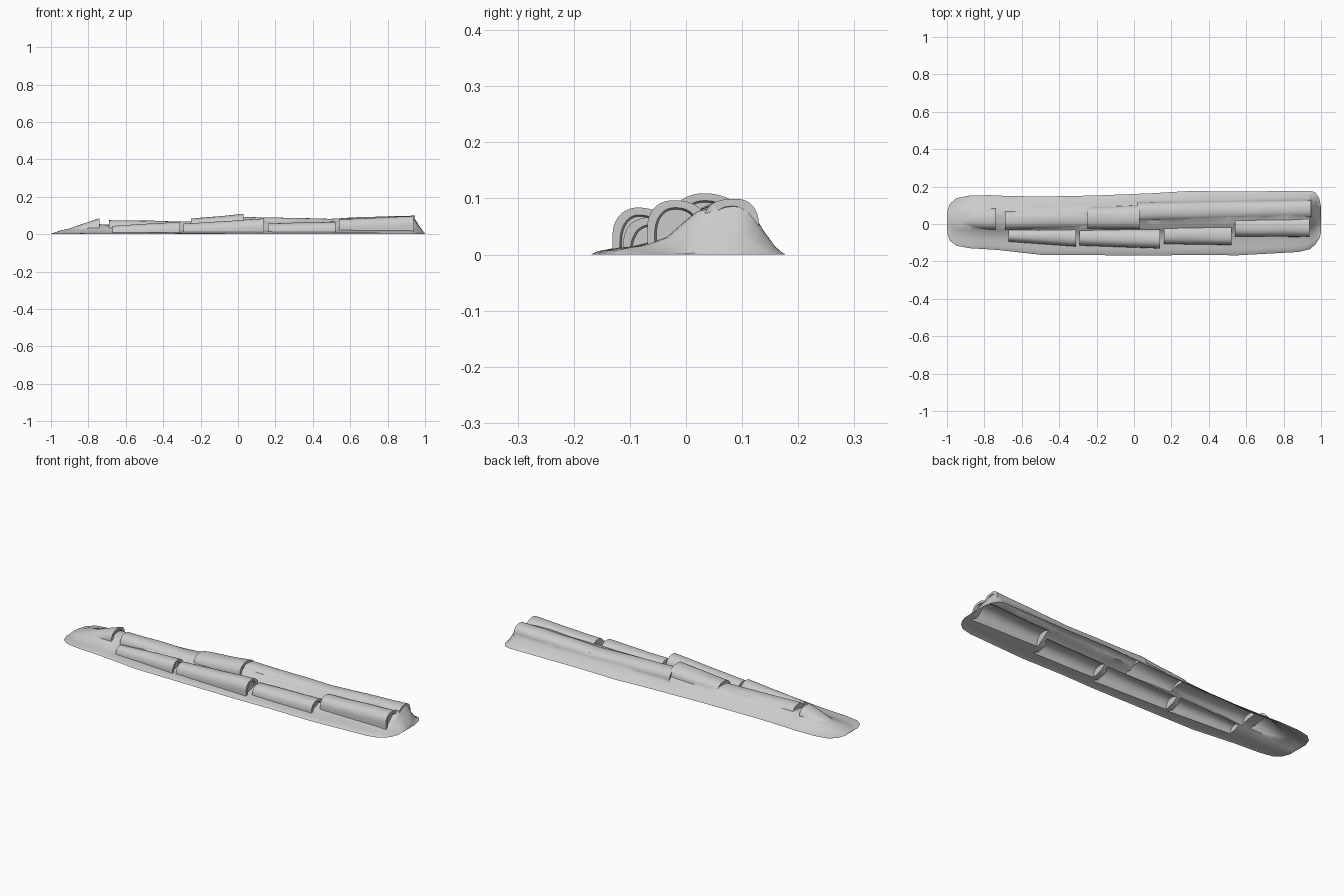
import bpy, bmesh, math
from mathutils import Vector, noise

if "Cube" in bpy.data.objects:
    bpy.data.objects.remove(bpy.data.objects["Cube"])


def lerp_table(table, x):
    for a, b in zip(table, table[1:]):
        if x <= b[0]:
            t = max(0, (x - a[0]) / (b[0] - a[0]))
            return [p + (q - p) * t for p, q in zip(a[1:], b[1:])]
    return table[-1][1:]


def loft(name, rings):
    """Closed solid through a list of equal-length rings."""
    bm = bmesh.new()
    vs = [[bm.verts.new(p) for p in r] for r in rings]
    n = len(rings[0])
    for a, b in zip(vs, vs[1:]):
        for i in range(n):
            j = (i + 1) % n
            bm.faces.new((a[i], a[j], b[j], b[i]))
    bm.faces.new(vs[0])
    bm.faces.new(vs[-1])
    bmesh.ops.recalc_face_normals(bm, faces=bm.faces)
    me = bpy.data.meshes.new(name)
    bm.to_mesh(me)
    bm.free()
    ob = bpy.data.objects.new(name, me)
    return ob


def wobble(x, y, amp):
    return amp * noise.noise(Vector((x * 7, y * 16, 3.1)))


# Mortar bed: x, front edge, back edge, crest y, crest height
bed = [
    (-1.0, -0.05, 0.07, 0.02, 0.003), (-0.985, -0.09, 0.11, 0.02, 0.008),
    (-0.95, -0.117, 0.14, 0.02, 0.02), (-0.88, -0.13, 0.153, 0.03, 0.035),
    (-0.76, -0.137, 0.155, 0.04, 0.056), (-0.72, -0.14, 0.152, 0.04, 0.052),
    (-0.5, -0.165, 0.147, 0.04, 0.06), (-0.2, -0.167, 0.153, 0.05, 0.07),
    (0.1, -0.17, 0.165, 0.065, 0.078), (0.3, -0.165, 0.177, 0.07, 0.078),
    (0.55, -0.168, 0.173, 0.075, 0.08), (0.88, -0.15, 0.178, 0.08, 0.094),
    (0.94, -0.135, 0.178, 0.08, 0.092), (0.97, -0.11, 0.17, 0.07, 0.045),
    (0.99, -0.08, 0.14, 0.05, 0.016), (1.0, -0.05, 0.10, 0.03, 0.003),
]
front = [(0, 0), (.05, .08), (.14, .13), (.3, .18), (.48, .32), (.6, .58), (.72, .82), (.86, .95), (1, 1)]
back = [(.2, .98), (.32, .87), (.44, .71), (.6, .44), (.8, .16), (.92, .05), (1, 0)]
xs = sorted({round(-1 + i * 0.025, 4) for i in range(81)} | {-.985, .94, .97, .99})
rings = []
for x in xs:
    yf, yb, yc, h = lerp_table(bed, x)
    pts = [(yf + (yc - yf) * t, h * s) for t, s in front]
    pts += [(yc + (yb - yc) * t, h * s) for t, s in back]
    ring = [(x, y, z + wobble(x, y, 0.10) * z) for y, z in pts]
    rings.append([(x, yf, -0.04)] + ring + [(x, yb, -0.04)])
shell = loft("ridge_tiles_on_mortar", rings)
bpy.context.collection.objects.link(shell)

# Barrel tiles: x start, x end, y low/high at start, y low/high at end, top at start/end
tiles = [
    (-0.96, -0.74, -0.025, 0.07, -0.03, 0.085, 0.012, 0.085),
    (-0.69, -0.24, -0.03, 0.07, -0.025, 0.085, 0.076, 0.068),
    (-0.25, 0.03, -0.025, 0.09, -0.028, 0.10, 0.084, 0.108),
    (0.02, 0.52, 0.012, 0.115, 0.02, 0.125, 0.092, 0.083),
    (0.50, 0.945, 0.02, 0.124, 0.03, 0.13, 0.084, 0.101),
    (-0.67, -0.31, -0.095, -0.025, -0.12, -0.025, 0.046, 0.066),
    (-0.292, 0.14, -0.115, -0.025, -0.131, -0.028, 0.056, 0.083),
    (0.16, 0.52, -0.107, -0.01, -0.112, -0.008, 0.058, 0.066),
    (0.54, 0.937, -0.066, 0.03, -0.069, 0.037, 0.082, 0.096),
]


def arch(x, y0, y1, top, shrink=0.0):
    """Arch section on straight legs."""
    c, r = (y0 + y1) / 2, (y1 - y0) / 2 - shrink
    top -= shrink
    h = min(0.05, top + 0.02)
    out = [(x, c - r, -0.03)]
    for i in range(19):
        a = math.pi * i / 18
        ca, sa = math.cos(a), math.sin(a)
        e = 0.86
        y = c - r * math.copysign(abs(ca) ** e, ca)
        out.append((x, y, top - h + h * max(sa, 0) ** e + wobble(x, y, 0.003)))
    return out + [(x, c + r, -0.03)]


helpers = bpy.data.collections.new("tile_helpers")
for k, (xa, xb, a0, a1, b0, b1, za, zb) in enumerate(tiles):
    rings = []
    for i in range(11):
        t = i / 10
        rings.append(arch(xa + (xb - xa) * t, a0 + (b0 - a0) * t, a1 + (b1 - a1) * t, za + (zb - za) * t))
    # recessed mortar plug at the open end
    rings += [arch(xb, b0, b1, zb, 0.013), arch(xb - 0.012, b0, b1, zb, 0.016)]
    helpers.objects.link(loft(f"barrel_tile_{k}", rings))

# Union tiles with the bed
bpy.context.scene.collection.children.link(helpers)
mod = shell.modifiers.new("union", 'BOOLEAN')
mod.operation = 'UNION'
mod.operand_type = 'COLLECTION'
mod.collection = helpers
mod.solver = 'EXACT'
bpy.context.view_layer.update()
me = bpy.data.meshes.new_from_object(shell.evaluated_get(bpy.context.evaluated_depsgraph_get()))
shell.modifiers.clear()
shell.data = me
for ob in list(helpers.objects):
    bpy.data.objects.remove(ob)
bpy.data.collections.remove(helpers)

# Cut at ground level, leaving an open hollow underside
bm = bmesh.new()
bm.from_mesh(me)
bmesh.ops.bisect_plane(bm, geom=bm.verts[:] + bm.edges[:] + bm.faces[:],
                       plane_co=(0, 0, 0.0002), plane_no=(0, 0, 1), clear_inner=True)
bmesh.ops.translate(bm, verts=bm.verts, vec=(0, 0, -0.0002))
bm.to_mesh(me)
bm.free()

bpy.context.view_layer.objects.active = shell
shell.select_set(True)
bpy.ops.object.shade_smooth_by_angle(angle=math.radians(38))
